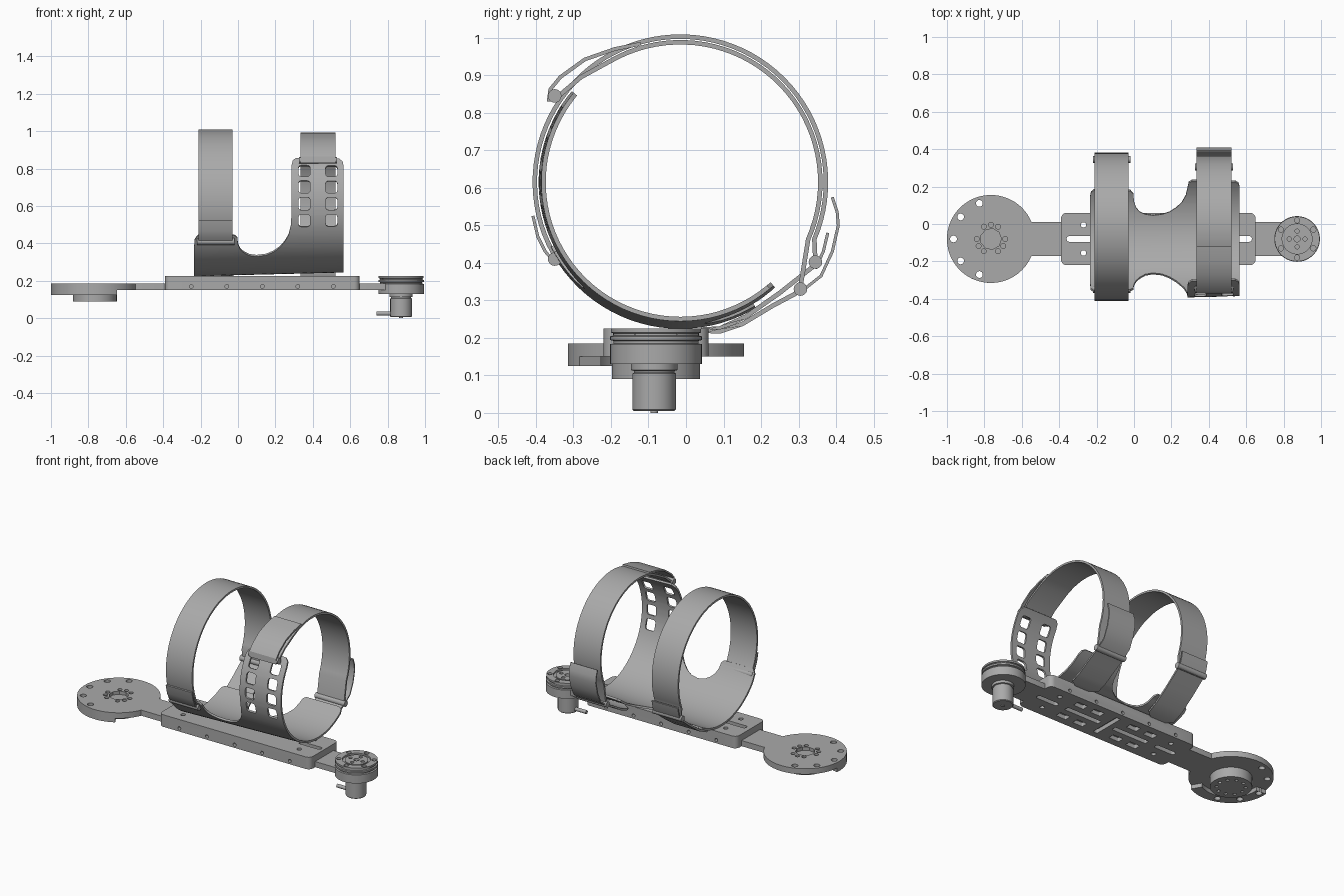
import bpy, bmesh
from math import sin, cos, pi, radians
from mathutils import Matrix, Vector

cube = bpy.data.objects.get("Cube")
if cube:
    bpy.data.objects.remove(cube)

grey = bpy.data.materials.new("plain grey")
grey.use_nodes = True
grey.diffuse_color = (0.4, 0.4, 0.4, 1)
grey.node_tree.nodes["Principled BSDF"].inputs["Base Color"].default_value = (0.4, 0.4, 0.4, 1)

parts = []
CY, CZ = -0.015, 0.615          # axis of the cuff
AY = -0.08                      # centre line of the base
SIDEWAYS = Matrix(((0, 0, 1), (1, 0, 0), (0, 1, 0))).to_4x4()    # extrude along x
FORWARD = Matrix.Rotation(pi / 2, 4, 'X')                        # extrude along -y


# ---- helpers ----
def circle(x, y, r, n=24):
    return [(x + r * cos(2 * pi * i / n), y + r * sin(2 * pi * i / n)) for i in range(n)]


def rounded(x0, x1, y0, y1, r, n=5):
    pts = []
    for k, (cx, cy) in enumerate(((x1 - r, y1 - r), (x0 + r, y1 - r), (x0 + r, y0 + r), (x1 - r, y0 + r))):
        for i in range(n + 1):
            a = (k + i / n) * pi / 2
            pts.append((cx + r * cos(a), cy + r * sin(a)))
    return pts


def prism(bm, pts, lo, hi, m=Matrix()):
    n = len(pts)
    a = [bm.verts.new(m @ Vector((x, y, lo))) for x, y in pts]
    b = [bm.verts.new(m @ Vector((x, y, hi))) for x, y in pts]
    bm.faces.new(a[::-1])
    bm.faces.new(b)
    for i in range(n):
        j = (i + 1) % n
        bm.faces.new((a[i], a[j], b[j], b[i]))


def finish(name, bm, keep=True):
    bmesh.ops.recalc_face_normals(bm, faces=bm.faces)
    mesh = bpy.data.meshes.new(name)
    bm.to_mesh(mesh)
    bm.free()
    ob = bpy.data.objects.new(name, mesh)
    bpy.context.scene.collection.objects.link(ob)
    if keep:
        mesh.materials.append(grey)
        parts.append(ob)
    return ob


def solid(name, pts, lo, hi, m=Matrix()):
    bm = bmesh.new()
    prism(bm, pts, lo, hi, m)
    return finish(name, bm)


def lathe(name, cx, cy, profile, n=64):
    bm = bmesh.new()
    rings = [[bm.verts.new((x, y, z)) for x, y in circle(cx, cy, r, n)] for r, z in profile]
    for a, b in zip(rings, rings[1:]):
        for i in range(n):
            j = (i + 1) % n
            bm.faces.new((a[i], a[j], b[j], b[i]))
    bm.faces.new(rings[0][::-1])
    bm.faces.new(rings[-1])
    return finish(name, bm)


def cut(ob, cutters):
    bm = bmesh.new()
    for c in cutters:
        prism(bm, *c)
    tool = finish("cutter", bm, keep=False)
    tool.hide_render = True
    mod = ob.modifiers.new("holes", 'BOOLEAN')
    mod.operation, mod.solver, mod.object = 'DIFFERENCE', 'EXACT', tool
    bpy.context.view_layer.update()
    mesh = bpy.data.meshes.new_from_object(ob.evaluated_get(bpy.context.evaluated_depsgraph_get()))
    ob.modifiers.clear()
    ob.data = mesh
    bpy.data.objects.remove(tool)


def ribbon(name, x0, x1, path, t=0.012):
    pts = [Vector(p) for p in path]
    left, right = [], []
    for i, p in enumerate(pts):
        d = (pts[min(i + 1, len(pts) - 1)] - pts[max(i - 1, 0)]).normalized()
        side = Vector((-d.y, d.x)) * t / 2
        left.append(p + side)
        right.append(p - side)
    return solid(name, left + right[::-1], x0, x1, SIDEWAYS)


def on_ring(r, deg):
    return CY + r * sin(radians(deg)), CZ - r * cos(radians(deg))


# ---- base plate with slots, screw holes and underside pockets ----
plate = solid("base_plate", rounded(-0.39, 0.65, -0.22, 0.06, 0.03), 0.15, 0.225)
holes = [(rounded(-0.36, -0.22, AY - 0.015, AY + 0.015, 0.014), 0.1, 0.3),
         (rounded(0.48, 0.63, AY - 0.015, AY + 0.015, 0.014), 0.1, 0.3)]
holes += [(circle(x, AY + d, 0.014), 0.1, 0.3) for x in (-0.27, 0.53) for d in (-0.075, 0.075)]
holes += [(rounded(x - 0.035, x + 0.035, AY + d - 0.02, AY + d + 0.02, 0.005), 0.1, 0.175)
          for x in (-0.12, 0.0, 0.26, 0.38) for d in (-0.075, 0.075)]
holes += [(rounded(-0.16, 0.08, AY - 0.015, AY + 0.015, 0.005), 0.1, 0.175),
          (rounded(0.18, 0.42, AY - 0.015, AY + 0.015, 0.005), 0.1, 0.175),
          (rounded(0.115, 0.145, AY - 0.1, AY + 0.1, 0.005), 0.1, 0.175)]
for i in range(5):
    x = -0.25 + 0.19 * i
    holes += [(circle(x, 0.17, 0.01), 0.2, 0.24, FORWARD), (circle(x, 0.17, 0.01), -0.08, -0.03, FORWARD)]
cut(plate, holes)
solid("hip_side_bar", rounded(-0.57, -0.38, -0.17, 0.01, 0.003), 0.15, 0.185)
solid("motor_side_bar", rounded(0.64, 0.79, -0.17, 0.01, 0.003), 0.15, 0.185)

# ---- large joint disc ----
DX = -0.765
disc = lathe("joint_disc", DX, AY, [(0.235, 0.15), (0.235, 0.185)], 96)
edge_holes = [(circle(DX + 0.2 * cos(radians(a)), AY + 0.2 * sin(radians(a)), 0.018), 0.1, 0.3)
              for a in range(108, 253, 36)]
notches = [(circle(DX + 0.076 * cos(2 * pi * i / 12), AY + 0.076 * sin(2 * pi * i / 12), 0.013), 0.165, 0.3)
           for i in range(12) if i % 4 != 1]
cut(disc, edge_holes + notches + [(circle(DX, AY, 0.056, 9), 0.165, 0.3)])
angles = [radians(175 + 5 * i) for i in range(26)]
rim = solid("stop_rim", [(DX + 0.235 * cos(a), AY + 0.235 * sin(a)) for a in angles]
            + [(DX + 0.17 * cos(a), AY + 0.17 * sin(a)) for a in reversed(angles)], 0.125, 0.15)
cut(rim, edge_holes[2:])
boss = lathe("joint_boss", DX, AY, [(0.117, 0.09), (0.117, 0.155)])
cut(boss, [(circle(DX + 0.08 * cos(2 * pi * i / 10), AY + 0.08 * sin(2 * pi * i / 10), 0.01, 12), 0.05, 0.105)
           for i in range(10)])

# ---- motor and pulley ----
MX = 0.872
pulley = lathe("motor_pulley", MX, AY, [
    (0.122, 0.13), (0.122, 0.183), (0.113, 0.185), (0.113, 0.192), (0.122, 0.194), (0.122, 0.204),
    (0.114, 0.206), (0.114, 0.212), (0.12, 0.214), (0.12, 0.225), (0.08, 0.225), (0.08, 0.215),
    (0.066, 0.215), (0.066, 0.222)])
spots = [(MX + 0.1 * cos(radians(a)), AY + 0.1 * sin(radians(a)), 0.014) for a in range(30, 360, 60)]
spots += [(MX + 0.042 * cos(a * pi / 2), AY + 0.042 * sin(a * pi / 2), 0.011) for a in range(4)]
spots += [(MX, AY, 0.016)]
cut(pulley, [(circle(*s), 0.205, 0.3) for s in spots])
lathe("motor_body", MX, AY - 0.005, [(0.01, 0.0), (0.01, 0.005), (0.054, 0.005), (0.058, 0.009), (0.058, 0.105),
                                     (0.054, 0.107), (0.054, 0.112), (0.062, 0.114), (0.062, 0.135)])
solid("motor_cable", circle(AY, 0.025, 0.011, 16), 0.74, MX, SIDEWAYS)

# ---- cuff: flat outline with holes, then bent round the limb ----
front = [(-0.235, 52), (-0.231, 60), (-0.215, 63.5), (-0.02, 63.5), (-0.004, 61), (0, 55), (0.012, 50),
         (0.03, 46.5), (0.06, 43), (0.1, 41.7), (0.15, 43), (0.19, 46.5), (0.225, 51.5), (0.25, 57),
         (0.27, 63), (0.282, 71), (0.286, 80), (0.286, 122), (0.292, 127), (0.31, 130), (0.54, 130),
         (0.559, 127), (0.565, 122)]
back = [(0.565, 36), (0.558, 40), (0.54, 42), (0.31, 42), (0.293, 40), (0.286, 34), (0.277, 27), (0.255, 20.5),
        (0.225, 16), (0.19, 12.5), (0.15, 10.3), (0.1, 9.5), (0.06, 10.3), (0.03, 12.4), (0.01, 16), (0, 21),
        (-0.004, 28), (-0.02, 31), (-0.215, 31), (-0.23, 29), (-0.235, 25)]
S = 0.38 * pi / 180             # arc length per degree
cuff = solid("limb_cuff", [(x, -a * S) for x, a in front] + [(x, a * S) for x, a in back], -0.012, 0)
cut(cuff, [(rounded(x - 0.031, x + 0.031, -a * S - 0.034, -a * S + 0.034, 0.015), -0.1, 0.1)
           for x in (0.355, 0.5) for a in (75.5, 89.5, 103.5, 117.5)])
bm = bmesh.new()
bm.from_mesh(cuff.data)
for a in range(-128, 42, 4):
    bmesh.ops.bisect_plane(bm, geom=bm.verts[:] + bm.edges[:] + bm.faces[:],
                           plane_co=(0, a * S, 0), plane_no=(0, 1, 0))
bmesh.ops.triangulate(bm, faces=[f for f in bm.faces if len(f.verts) > 4])
for v in bm.verts:
    r = 0.388 - 0.025 * (v.co.x + 0.12) + v.co.z
    y, z = on_ring(r, v.co.y / S)
    v.co = (v.co.x, y, z)
bmesh.ops.recalc_face_normals(bm, faces=bm.faces)
bm.to_mesh(cuff.data)
bm.free()

# ---- straps, tails and anchor tabs ----
L, R = (-0.21, -0.03), (0.335, 0.52)
ribbon("left_strap", *L, [on_ring(0.388, -a) for a in range(57, 297, 4)] + [(0.345, 0.4)])
ribbon("left_strap_front_tail", *L, [(-0.345, 0.395), (-0.375, 0.43), (-0.395, 0.47), (-0.408, 0.525)], 0.008)
ribbon("left_strap_back_tail", *L, [(0.345, 0.385), (0.366, 0.43), (0.378, 0.48)], 0.008)
ribbon("right_strap", *R, [(-0.345, 0.84), (-0.28, 0.895)]
       + [on_ring(0.373, -a) for a in range(150, 297, 4)] + [(0.305, 0.335)])
ribbon("right_strap_front_fold", *R, [(-0.366, 0.83), (-0.362, 0.862), (-0.335, 0.895), (-0.27, 0.942),
                                      (-0.19, 0.97), (-0.12, 0.984)], 0.01)
ribbon("right_strap_back_tail", *R, [(0.3, 0.318), (0.36, 0.365), (0.39, 0.43), (0.406, 0.5),
                                     (0.403, 0.535), (0.39, 0.575)], 0.008)
tabs = [ribbon("left_anchor_tab", *L, [(0.04, 0.222), (0.09, 0.225), (0.16, 0.257), (0.25, 0.32), (0.345, 0.395)]),
        ribbon("right_anchor_tab", *R, [(0.05, 0.219), (0.09, 0.217), (0.15, 0.237), (0.23, 0.285), (0.305, 0.325)])]
for tab, (x0, x1) in zip(tabs, (L, R)):
    mid = (x0 + x1) / 2
    for v in tab.data.vertices:
        if v.co.y < 0.07:
            v.co.x = mid + (v.co.x - mid) * 0.35

# ---- strap buckles ----
for name, (x0, x1), y, z in (("left_front_buckle", L, -0.35, 0.41), ("left_back_buckle", L, 0.345, 0.402),
                             ("right_front_buckle", R, -0.35, 0.845), ("right_back_buckle", R, 0.305, 0.33)):
    solid(name, circle(y, z, 0.018, 20), x0 - 0.01, x1 + 0.01, SIDEWAYS)

# ---- shading ----
bpy.ops.object.select_all(action='DESELECT')
for ob in parts:
    ob.select_set(True)
bpy.context.view_layer.objects.active = parts[0]
bpy.ops.object.shade_smooth_by_angle(angle=radians(30))
